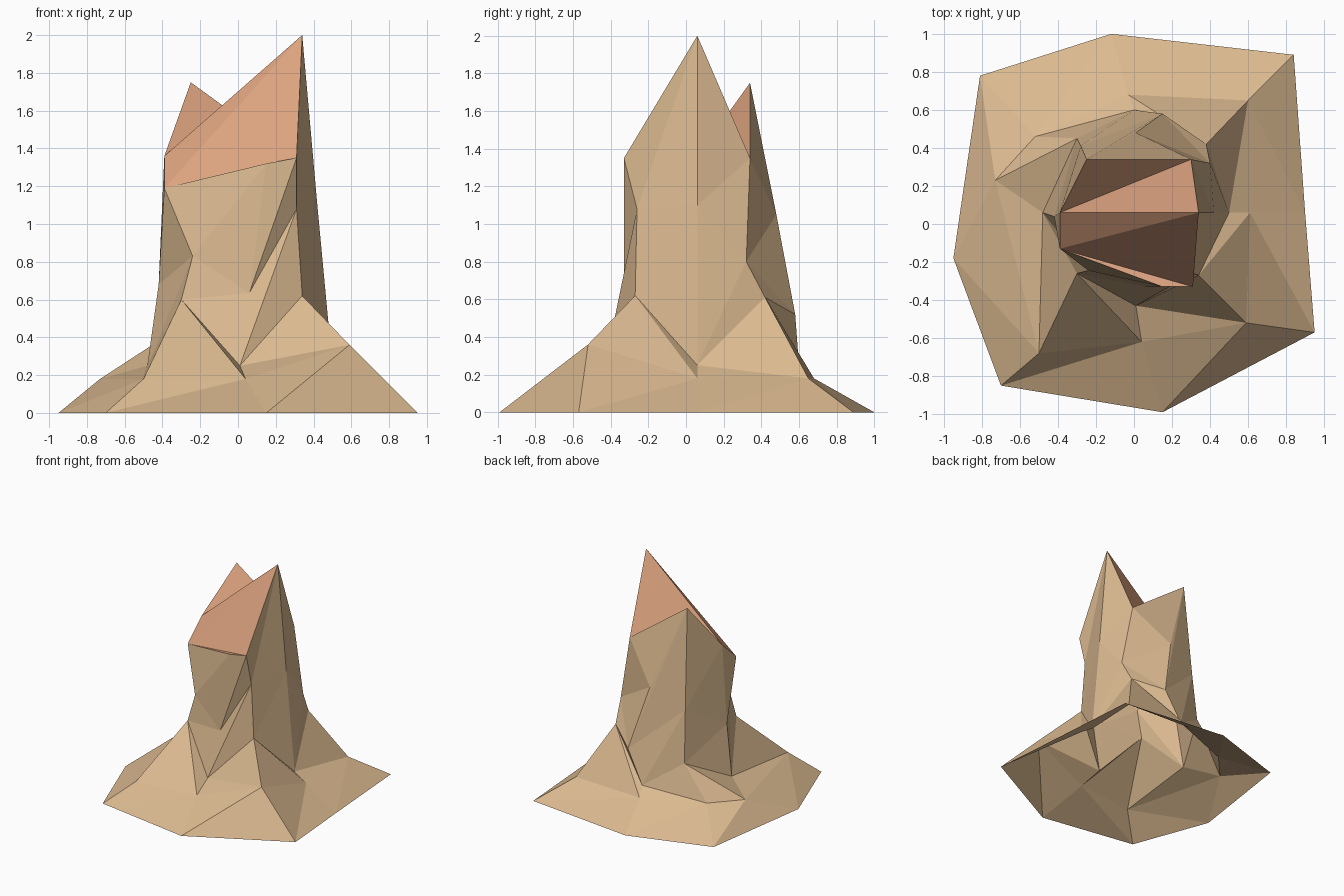
import bpy, bmesh

if "Cube" in bpy.data.objects:
    bpy.data.objects.remove(bpy.data.objects["Cube"])

def material(name, rgb):
    m = bpy.data.materials.new(name)
    m.diffuse_color = (*rgb, 1)
    m.use_nodes = True
    m.node_tree.nodes["Principled BSDF"].inputs["Base Color"].default_value = m.diffuse_color
    return m

# Irregular eight-sided rings, every 45 degrees counter-clockwise from +x
foot = [(x, y, 0) for x, y in [(.90, .06), (.84, .89), (-.12, 1.0), (-.81, .78),
                               (-.95, -.18), (-.70, -.85), (.15, -.99), (.95, -.57)]]
scree = [(x, y, .18) for x, y in [(.61, .06), (.60, .65), (-.03, .68), (-.52, .46),
                                  (-.73, .23), (-.50, -.68), (.04, -.62)]] + [(.59, -.52, .36)]
neck = [(.50, .06, .25), (.38, .42, .61), (0, .60, .25), (-.30, .45, .46),
        (-.48, .06, .25), (-.30, -.26, .60), (.01, -.43, .25), (.34, -.27, .62)]
waist = [(.42, .06, 1.10), (.40, .32, .80), (.15, .58, .52), (-.28, .41, .90),
         (-.42, .04, .68), (-.24, -.245, .83), (.06, -.33, .635), (.31, -.26, 1.08)]
crown = [(.34, .06, 2.0), (.30, .34, 1.35), (.01, .48, 1.05), (-.25, .34, 1.75),
         (-.39, .06, 1.36), (-.39, -.13, 1.19), (.15, -.33, 1.32), (.31, -.33, 1.35)]

bm = bmesh.new()
rings = [[bm.verts.new(p) for p in r] for r in (foot, scree, neck, waist, crown)]

# Rock walls: triangulated bands; the scree band splits the other way. Underside is open.
for k in range(4):
    lo, hi = rings[k], rings[k + 1]
    for i in range(8):
        j = (i + 1) % 8
        if k == 1:
            tris = [(lo[i], lo[j], hi[i]), (lo[j], hi[j], hi[i])]
        else:
            tris = [(lo[i], lo[j], hi[j]), (lo[i], hi[j], hi[i])]
        for t in tris:
            bm.faces.new(t)
top = rings[4]
bm.faces.new((top[1], top[2], top[3]))   # notch in the back wall

# Broken top in the second colour
for a, b, c in [(1, 3, 4), (0, 1, 4), (0, 4, 5), (0, 5, 7), (5, 6, 7)]:
    bm.faces.new((top[a], top[b], top[c])).material_index = 1

mesh = bpy.data.meshes.new("rock_spire")
bm.to_mesh(mesh)
bm.free()
mesh.materials.append(material("sandstone tan", (.71, .49, .28)))
mesh.materials.append(material("clay peach", (.73, .37, .215)))
obj = bpy.data.objects.new("rock_spire", mesh)
bpy.context.collection.objects.link(obj)
